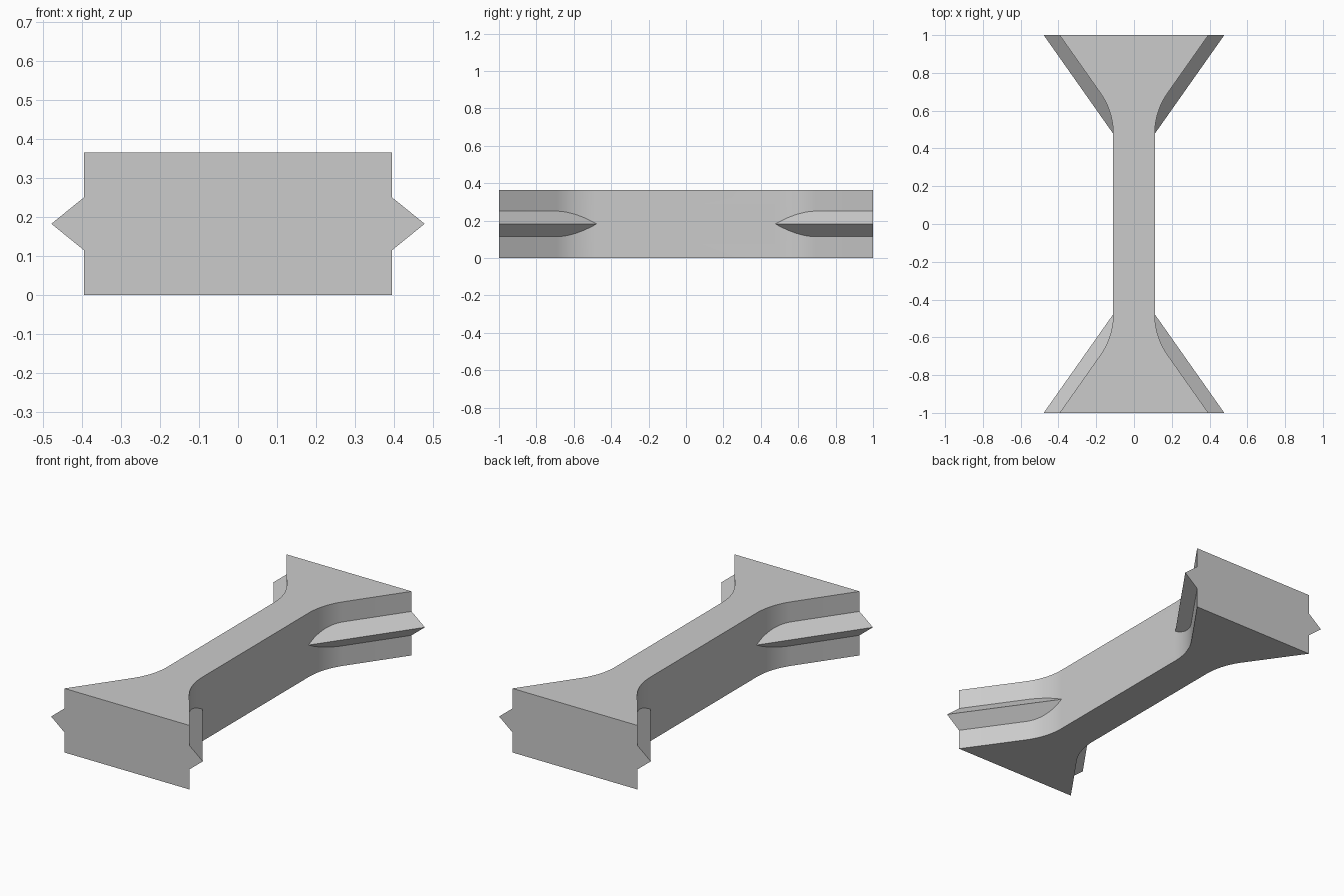
import bpy, bmesh, math
from mathutils import Vector

cube = bpy.data.objects.get("Cube")
if cube:
    bpy.data.objects.remove(cube, do_unlink=True)

HEIGHT = 0.365
WAIST = 0.11       # half width of the bar
END = 0.394        # half width at the flared ends
TIP = 0.478        # half width at the ridge tips
FILLET_Y = 0.478   # where the fillet leaves the bar
FLARE = Vector((0.37, 0.525)).normalized()

grey = bpy.data.materials.new("plain_grey")
grey.use_nodes = True
colour = (0.6, 0.6, 0.6, 1)
grey.diffuse_color = colour
grey.node_tree.nodes["Principled BSDF"].inputs["Base Color"].default_value = colour


def prism(name, loop, offset):
    """Extrude a closed loop of points along an offset."""
    bm = bmesh.new()
    face = bm.faces.new([bm.verts.new(p) for p in loop])
    out = bmesh.ops.extrude_face_region(bm, geom=[face])
    bmesh.ops.translate(bm, vec=offset,
                        verts=[v for v in out["geom"] if isinstance(v, bmesh.types.BMVert)])
    bmesh.ops.recalc_face_normals(bm, faces=bm.faces)
    mesh = bpy.data.meshes.new(name)
    bm.to_mesh(mesh)
    bm.free()
    mesh.materials.append(grey)
    obj = bpy.data.objects.new(name, mesh)
    bpy.context.collection.objects.link(obj)
    return obj


# Quarter outline: rounded fillet from the bar into the straight flare
angle = math.atan2(FLARE.x, FLARE.y)
corner_y = 1 - (END - WAIST) * FLARE.y / FLARE.x
radius = (corner_y - FILLET_Y) / math.tan(angle / 2)
STEPS = 16
quarter = []
for i in range(STEPS + 1):
    a = angle * i / STEPS
    quarter.append((WAIST + radius * (1 - math.cos(a)), FILLET_Y + radius * math.sin(a)))
quarter.append((END, 1))

# Body: the quarter outline mirrored both ways
right_side = [(x, -y) for x, y in reversed(quarter)] + quarter
outline = right_side + [(-x, y) for x, y in reversed(right_side)]
body = prism("flared_bar", [(x, y, 0) for x, y in outline], (0, 0, HEIGHT))

# Pointed ridges along the four flares, rooted slightly inside the body
START = 0.455
run = (1 - START) * FLARE.x / FLARE.y
depth, half = 0.095, 0.077
ridges = []
for sx in (-1, 1):
    for sy in (-1, 1):
        tip = TIP - run
        loop = [(sx * tip, sy * START, HEIGHT / 2),
                (sx * (tip - depth), sy * START, HEIGHT / 2 + half),
                (sx * (tip - depth), sy * START, HEIGHT / 2 - half)]
        ridges.append(prism("flare_ridge", loop, (sx * run, sy * (1 - START), 0)))

# Fuse ridges into the body
bpy.context.view_layer.objects.active = body
for ridge in ridges:
    mod = body.modifiers.new("fuse", "BOOLEAN")
    mod.operation = "UNION"
    mod.solver = "EXACT"
    mod.object = ridge
    bpy.ops.object.modifier_apply(modifier=mod.name)
    bpy.data.objects.remove(ridge, do_unlink=True)

bpy.ops.object.select_all(action="DESELECT")
body.select_set(True)
bpy.ops.object.shade_smooth_by_angle(angle=math.radians(20))
